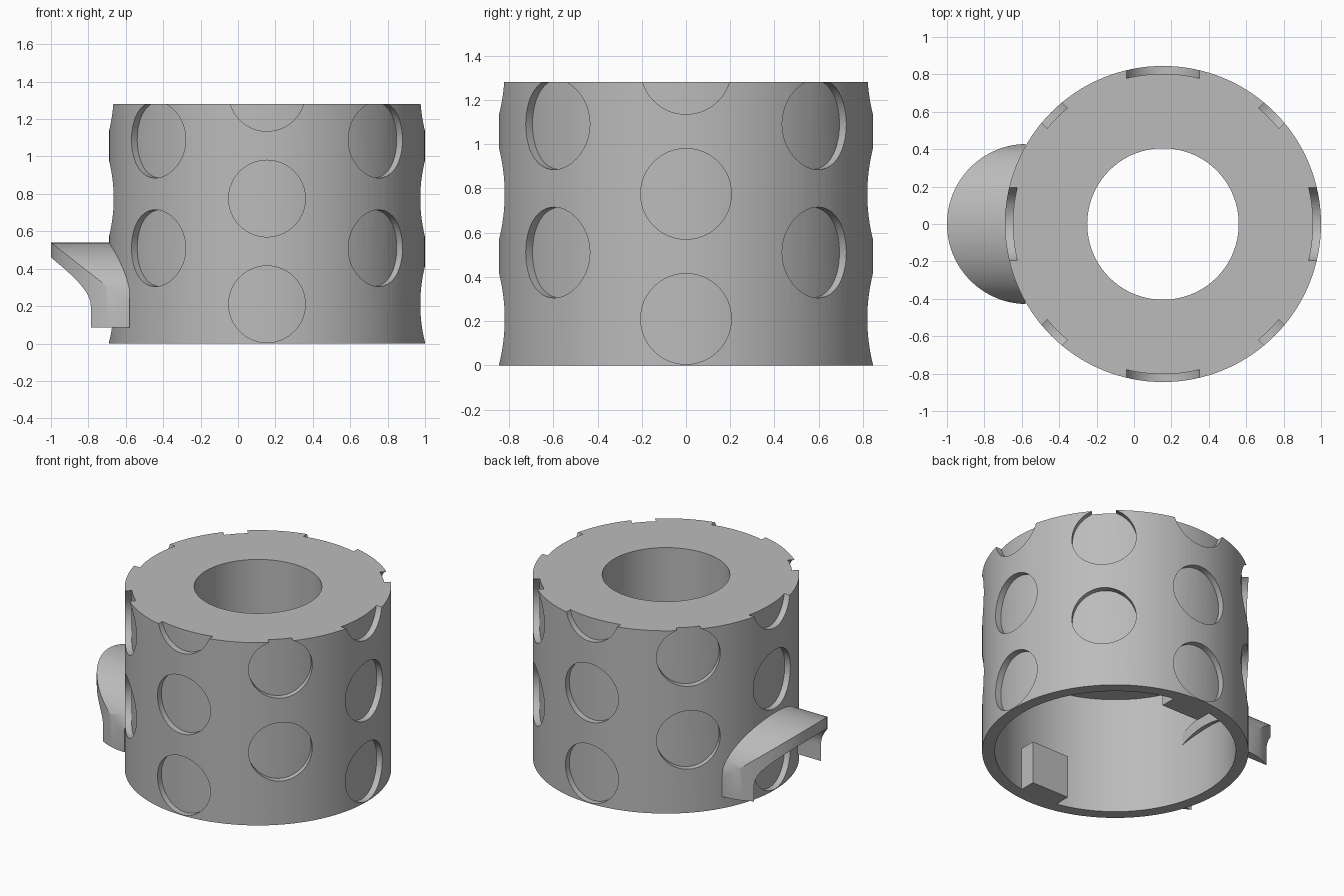
import bpy, bmesh
from math import pi, sin, cos, sqrt, radians
from mathutils import Matrix, Vector

if "Cube" in bpy.data.objects:
    bpy.data.objects.remove(bpy.data.objects["Cube"])

CX = 0.155                      # centre of the drum
R, H = 0.845, 1.28              # drum size
INNER, HOLE, PLATE = 0.765, 0.405, 0.82

grey = bpy.data.materials.new("plain grey")
grey.use_nodes = True
grey.diffuse_color = (0.5, 0.5, 0.5, 1)
bsdf = next(n for n in grey.node_tree.nodes if n.type == "BSDF_PRINCIPLED")
bsdf.inputs["Base Color"].default_value = grey.diffuse_color


def make(name, bm):
    bmesh.ops.recalc_face_normals(bm, faces=bm.faces)
    mesh = bpy.data.meshes.new(name)
    bm.to_mesh(mesh)
    bm.free()
    mesh.materials.append(grey)
    ob = bpy.data.objects.new(name, mesh)
    bpy.context.collection.objects.link(ob)
    return ob


def cylinder(bm, radius, depth, matrix, segments=128):
    bmesh.ops.create_cone(bm, cap_ends=True, segments=segments, radius1=radius,
                          radius2=radius, depth=depth, matrix=matrix)


def boolean(ob, helper, operation):
    """Apply a boolean and remove its helper."""
    helper.hide_render = True
    mod = ob.modifiers.new("cut", "BOOLEAN")
    mod.operation, mod.solver, mod.object = operation, "EXACT", helper
    bpy.context.view_layer.objects.active = ob
    bpy.ops.object.modifier_apply(modifier=mod.name)
    bpy.data.objects.remove(helper)


def smooth(ob):
    bpy.ops.object.select_all(action="DESELECT")
    ob.select_set(True)
    bpy.context.view_layer.objects.active = ob
    bpy.ops.object.shade_smooth_by_angle(angle=radians(30))


# Drum: closed lathe profile, open below with a thick pierced top
bm = bmesh.new()
profile = [(R, 0), (R, H), (HOLE, H), (HOLE, PLATE), (INNER, PLATE), (INNER, 0)]
steps = 128
rings = []
for i in range(steps):
    a = 2 * pi * i / steps
    rings.append([bm.verts.new((CX + r * cos(a), r * sin(a), z)) for r, z in profile])
for i, ring in enumerate(rings):
    following = rings[(i + 1) % steps]
    for j in range(len(profile)):
        k = (j + 1) % len(profile)
        bm.faces.new((ring[j], following[j], following[k], ring[k]))
drum = make("drum", bm)

# Round dimples: staggered columns with floors that follow the drum
bm = bmesh.new()
for column in range(8):
    for z in ((0.51, 1.09) if column % 2 else (0.21, 0.775, 1.34)):
        place = (Matrix.Translation((CX, 0, z)) @ Matrix.Rotation(column * pi / 4, 4, "Z")
                 @ Matrix.Translation((0.85, 0, 0)) @ Matrix.Rotation(pi / 2, 4, "Y"))
        cylinder(bm, 0.205, 0.3, place, 64)
dimples = make("dimple_cutter", bm)
bm = bmesh.new()
cylinder(bm, 0.803, 4, Matrix.Translation((CX, 0, 0)))
boolean(dimples, make("dimple_floor", bm), "DIFFERENCE")
boolean(drum, dimples, "DIFFERENCE")
smooth(drum)

# Spout: an arch run along x, rounded off in plan
BACK, SPRING, FOOT = -0.58, 0.2, 0.085


def arch(half_width, rise, count=48):
    points = [(half_width, FOOT)]
    for i in range(count + 1):
        a = pi * i / count
        points.append((half_width * cos(a), SPRING + rise * sin(a)))
    return points + [(-half_width, FOOT)]


bm = bmesh.new()
outer, inner = arch(0.43, 0.34), arch(0.37, 0.26)
for i in range(len(outer) - 1):
    quad = (outer[i], outer[i + 1], inner[i + 1], inner[i])
    bm.faces.new([bm.verts.new((BACK, y, z)) for y, z in quad])
bmesh.ops.remove_doubles(bm, verts=bm.verts, dist=1e-5)
grown = bmesh.ops.extrude_face_region(bm, geom=bm.faces[:])
bmesh.ops.translate(bm, vec=Vector((-0.6, 0, 0)),
                    verts=[v for v in grown["geom"] if isinstance(v, bmesh.types.BMVert)])
spout = make("spout", bm)
bm = bmesh.new()
cylinder(bm, 0.428, 3, Matrix.Translation((-0.572, 0, 0)))
boolean(spout, make("spout_outline", bm), "INTERSECT")
smooth(spout)

# Locking tabs inside the lower rim, front and back
for name, side in (("front_tab", -1), ("back_tab", 1)):
    bm = bmesh.new()
    bmesh.ops.create_cube(bm, size=1, matrix=Matrix.Translation((CX, side * 0.705, 0.15))
                          @ Matrix.Diagonal((0.29, 0.13, 0.3, 1)))
    make(name, bm)
